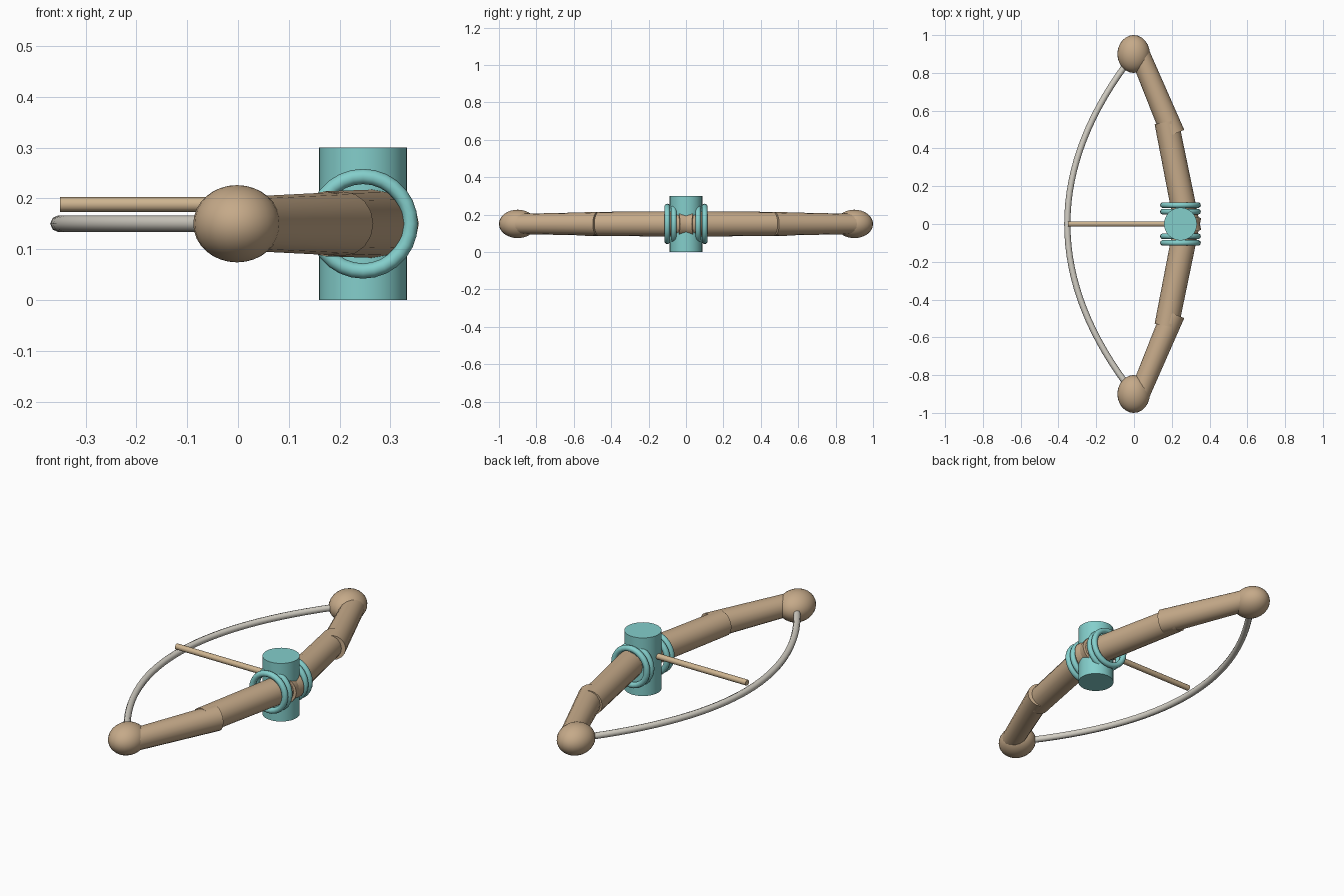
import bpy
from math import radians
from mathutils import Vector

if "Cube" in bpy.data.objects:
    bpy.data.objects.remove(bpy.data.objects["Cube"])

Z = 0.15          # height of the bow's plane
GRIP_X = 0.246


def material(name, rgb):
    m = bpy.data.materials.new(name)
    m.diffuse_color = (*rgb, 1)
    m.use_nodes = True
    m.node_tree.nodes["Principled BSDF"].inputs["Base Color"].default_value = m.diffuse_color
    return m


WOOD = material("wood", (0.56, 0.40, 0.25))
TEAL = material("teal", (0.23, 0.62, 0.60))
CORD = material("cord", (0.66, 0.63, 0.56))
SHAFT = material("shaft", (0.62, 0.46, 0.28))


def finish(name, mat):
    ob = bpy.context.object
    ob.name = name
    ob.data.materials.append(mat)
    bpy.ops.object.shade_smooth_by_angle(angle=radians(40))
    return ob


def rod(name, a, b, r1, r2, mat, sides=16):
    a, b = Vector(a), Vector(b)
    bpy.ops.mesh.primitive_cone_add(vertices=sides, radius1=r1, radius2=r2,
                                    depth=(b - a).length, location=(a + b) / 2)
    bpy.context.object.rotation_euler = (b - a).to_track_quat('Z', 'Y').to_euler()
    return finish(name, mat)


# Upright grip through the middle
rod("grip", (GRIP_X, 0, 0), (GRIP_X, 0, 0.3), 0.087, 0.087, TEAL, 32)

for s, side in ((1, "back"), (-1, "front")):
    # Two-part tapered limb
    rod(f"inner_limb_{side}", (0.289, -0.045 * s, Z), (0.172, 0.54 * s, Z),
        0.068, 0.064, WOOD)
    rod(f"outer_limb_{side}", (0.208, 0.474 * s, Z), (0.03, 0.9 * s, Z),
        0.063, 0.054, WOOD)
    # Rounded tip
    bpy.ops.mesh.primitive_uv_sphere_add(segments=24, ring_count=16, radius=1,
                                         location=(-0.002, 0.9 * s, Z))
    bpy.context.object.scale = (0.086, 0.1, 0.076)
    finish(f"tip_{side}", WOOD)
    # Binding rings beside the grip
    for i, y in enumerate((0.065, 0.1)):
        bpy.ops.mesh.primitive_torus_add(
            location=(GRIP_X, y * s, Z), rotation=(radians(90), 0, 0),
            major_radius=0.093, minor_radius=0.015,
            major_segments=28, minor_segments=10)
        finish(f"ring_{side}_{i + 1}", TEAL)

# Drawn string, bowed between the tips
curve = bpy.data.curves.new("string", 'CURVE')
curve.dimensions = '3D'
curve.bevel_depth = 0.0165
curve.bevel_resolution = 2
curve.use_fill_caps = True
N = 32
line = curve.splines.new('POLY')
line.points.add(N)
for i, p in enumerate(line.points):
    t = 2 * i / N - 1
    p.co = (-0.353 * (1 - t * t), 0.9 * t, Z, 1)
curve.materials.append(CORD)
bpy.context.collection.objects.link(bpy.data.objects.new("string", curve))

# Arrow shaft resting above the string
rod("arrow", (-0.35, 0, 0.188), (0.22, 0, 0.188), 0.0145, 0.0145, SHAFT, 12)
